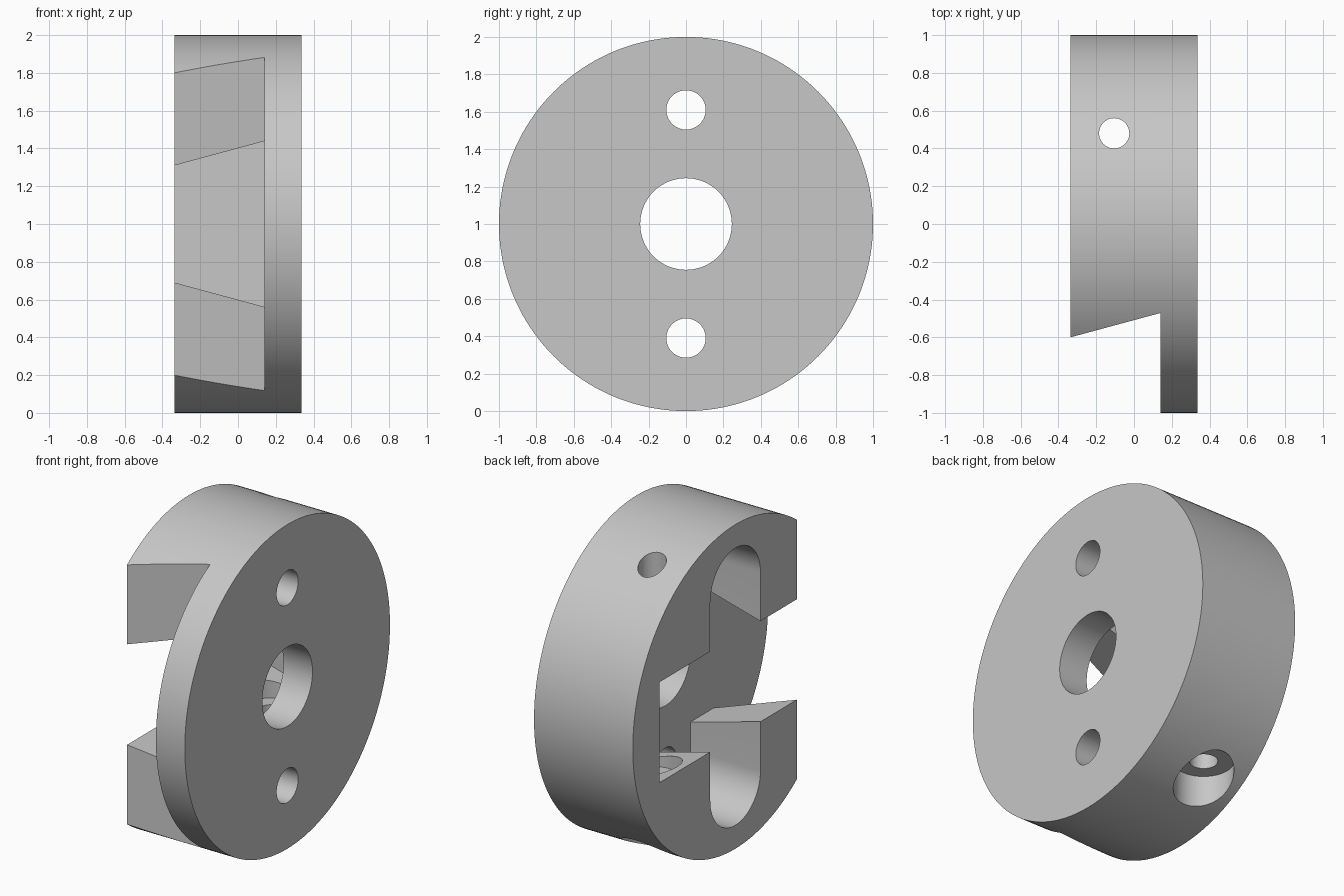
import bpy, bmesh
from math import sin, cos, pi, radians

cube = bpy.data.objects.get("Cube")
if cube:
    bpy.data.objects.remove(cube, do_unlink=True)

grey = bpy.data.materials.new("machined_grey")
grey.use_nodes = True
colour = (0.57, 0.57, 0.57, 1)
grey.diffuse_color = colour
grey.node_tree.nodes["Principled BSDF"].inputs["Base Color"].default_value = colour

BACK, FLOOR, FACE = -0.337, 0.14, 0.337   # x of slotted face, pocket floor, plain face
MID = 1.0                                 # height of the disc axis
SLOPE = 0.27                              # undercut of the dovetail walls


def prism(name, profile, axis, lo, hi):
    """Extrude a 2D profile along one axis (the other two axes keep x, y, z order)."""
    bm = bmesh.new()

    def ring(d):
        pts = []
        for p in profile:
            co = list(p)
            co.insert("xyz".index(axis), d)
            pts.append(bm.verts.new(co))
        return pts
    a, b = ring(lo), ring(hi)
    n = len(a)
    bm.faces.new(a)
    bm.faces.new(b[::-1])
    for i in range(n):
        bm.faces.new((a[i], b[i], b[(i + 1) % n], a[(i + 1) % n]))
    bmesh.ops.recalc_face_normals(bm, faces=bm.faces)
    mesh = bpy.data.meshes.new(name)
    bm.to_mesh(mesh)
    bm.free()
    mesh.materials.append(grey)
    obj = bpy.data.objects.new(name, mesh)
    bpy.context.collection.objects.link(obj)
    return obj


def arc(cu, cv, r, start=0, sweep=2 * pi, n=64, closed=True):
    steps = n if closed else n - 1
    return [(cu + r * cos(start + sweep * i / steps),
             cv + r * sin(start + sweep * i / steps)) for i in range(n)]


disc = prism("clamp_disc", arc(0, MID, 1.0, n=160), "x", BACK, FACE)

# Flat on the front, undercut towards the flange
far = BACK - 0.1
flat_y = lambda x: -0.6 + SLOPE * (x - BACK)
cutters = [prism("front_flat_cutter",
                 [(far, flat_y(far)), (FLOOR, flat_y(FLOOR)), (FLOOR, -1.2), (far, -1.2)],
                 "z", -0.1, 2.1)]

# Dovetail channel, open at the front and closed at the back
half = lambda x: 0.31 + SLOPE * (x - BACK)
cutters.append(prism("dovetail_cutter",
                     [(far, MID - half(far)), (FLOOR, MID - half(FLOOR)),
                      (FLOOR, MID + half(FLOOR)), (far, MID + half(far))],
                     "y", -1.2, 0.74))

# Upright round-ended slot
slot = (arc(0, MID + 0.61, 0.245, 0, pi, 32, False)
        + arc(0, MID - 0.61, 0.245, pi, pi, 32, False))
cutters.append(prism("slot_cutter", slot, "x", far, FLOOR))

# Centre bore and two bolt holes through the flange
for name, dz, r in (("bore", 0, 0.245), ("upper_bolt", 0.61, 0.105), ("lower_bolt", -0.61, 0.105)):
    cutters.append(prism(name + "_cutter", arc(0, MID + dz, r), "x", 0.0, 0.5))

# Upright screw hole, widened at the bottom and below the channel
for name, r, lo, hi in (("screw_hole", 0.08, -0.1, 2.1),
                        ("lower_counterbore", 0.17, -0.1, 0.25),
                        ("channel_counterbore", 0.17, 0.55, 1.0)):
    cutters.append(prism(name + "_cutter", arc(-0.105, 0.48, r, n=48), "z", lo, hi))

# Cut the disc, then drop the cutters
bpy.ops.object.select_all(action="DESELECT")
bpy.context.view_layer.objects.active = disc
disc.select_set(True)
for c in cutters:
    c.hide_render = True
    mod = disc.modifiers.new(c.name, "BOOLEAN")
    mod.operation, mod.solver, mod.object = "DIFFERENCE", "EXACT", c
    bpy.ops.object.modifier_apply(modifier=mod.name)
    bpy.data.objects.remove(c, do_unlink=True)

bpy.ops.object.shade_smooth_by_angle(angle=radians(25))
